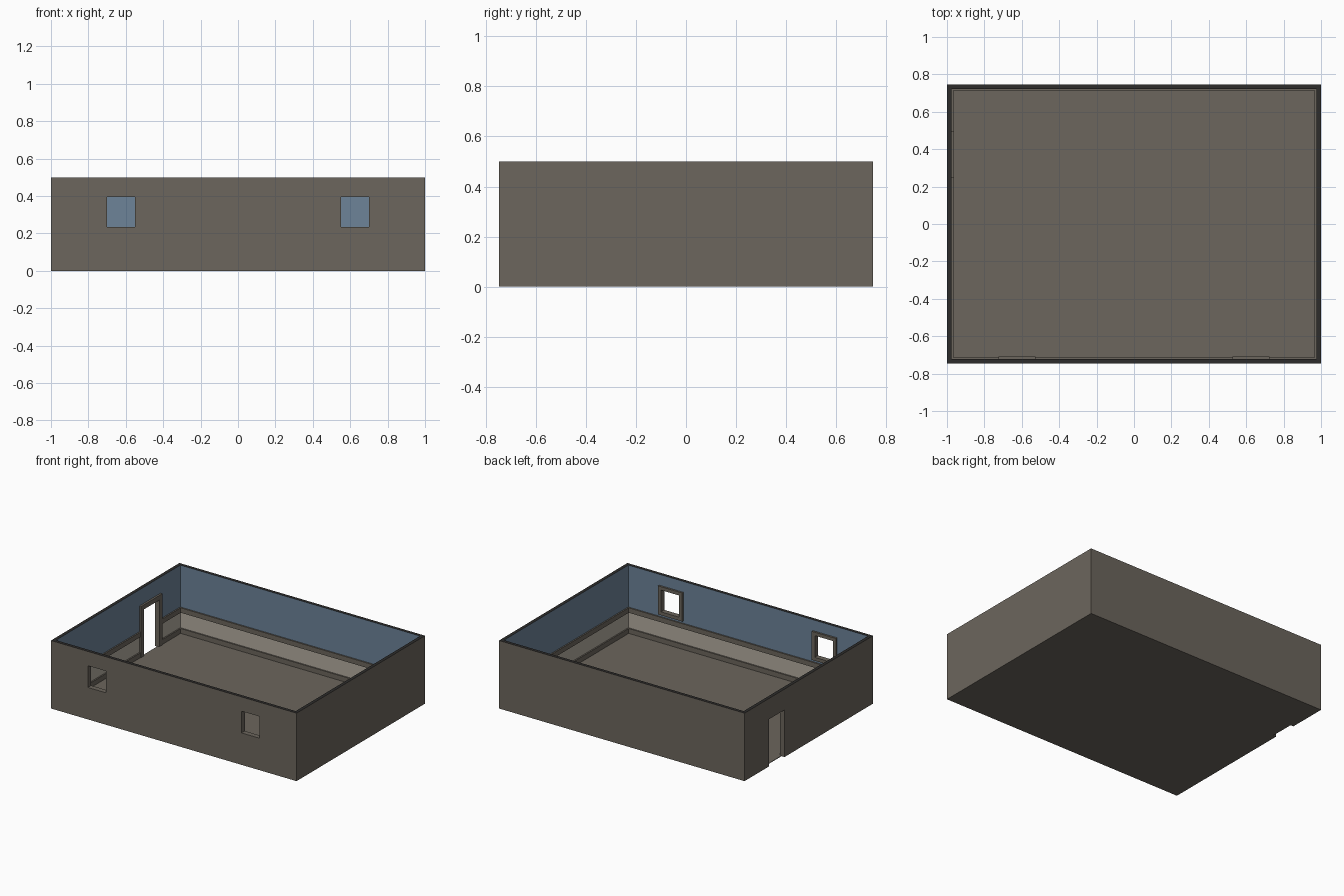
import bpy, bmesh
from mathutils import Vector

if "Cube" in bpy.data.objects:
    bpy.data.objects.remove(bpy.data.objects["Cube"])

X, Y, H = 1.0, 0.747, 0.5      # outer half sizes and wall height
T, P = 0.024, 0.010            # wall thickness, trim projection


def lin(c):
    c /= 255
    return c / 12.92 if c <= 0.04045 else ((c + 0.055) / 1.055) ** 2.4


def material(name, rgb):
    m = bpy.data.materials.new(name)
    m.diffuse_color = (*[lin(c) for c in rgb], 1)
    m.use_nodes = True
    m.node_tree.nodes["Principled BSDF"].inputs["Base Color"].default_value = m.diffuse_color
    return m


stone = material("warm_grey", (108, 102, 93))
blue = material("slate_blue", (109, 131, 153))
cream = material("pale_beige", (179, 172, 159))
dark = material("dark_grey", (45, 44, 43))


def finish(name, bm, mats):
    bmesh.ops.recalc_face_normals(bm, faces=bm.faces[:])
    me = bpy.data.meshes.new(name)
    bm.to_mesh(me)
    bm.free()
    for m in mats:
        me.materials.append(m)
    ob = bpy.data.objects.new(name, me)
    bpy.context.collection.objects.link(ob)
    return ob


def add_box(bm, lo, hi):
    lo, hi = Vector(lo), Vector(hi)
    vs = bmesh.ops.create_cube(bm, size=1)["verts"]
    for v in vs:
        v.co = (lo + hi) / 2 + v.co * (hi - lo)


def boxes(name, parts, mats):
    bm = bmesh.new()
    for lo, hi in parts:
        add_box(bm, lo, hi)
    return finish(name, bm, mats)


def ring(name, inset, depth, z0, z1, mats):
    """Rectangular band following the room outline."""
    bm = bmesh.new()
    corners = [(-1, -1), (1, -1), (1, 1), (-1, 1)]
    loops = [[bm.verts.new((sx * (X - d), sy * (Y - d), z)) for sx, sy in corners]
             for d, z in ((inset, z0), (inset, z1), (inset + depth, z1), (inset + depth, z0))]
    for a in range(4):
        p, q = loops[a], loops[(a + 1) % 4]
        for i in range(4):
            j = (i + 1) % 4
            bm.faces.new((p[i], p[j], q[j], q[i]))
    return finish(name, bm, mats)


def cut(ob, lo, hi):
    cutter = boxes("cutter", [(lo, hi)], [])
    cutter.hide_render = True
    mod = ob.modifiers.new("opening", "BOOLEAN")
    mod.operation, mod.solver, mod.object = "DIFFERENCE", "EXACT", cutter
    bpy.context.view_layer.objects.active = ob
    bpy.ops.object.modifier_apply(modifier=mod.name)
    bpy.data.objects.remove(cutter)


# Openings
WX, WHALF, WZ0, WZ1, WF = 0.626, 0.074, 0.235, 0.395, 0.025
DY0, DY1, DZ, DF = 0.282, 0.460, 0.347, 0.034

# Walls with two front windows and a doorway on the left
walls = ring("walls", 0, T, 0, H, [stone])
for s in (-1, 1):
    cut(walls, (s * WX - WHALF, -Y - 0.1, WZ0), (s * WX + WHALF, -Y + 0.1, WZ1))
cut(walls, (-X - 0.1, DY0, -0.1), (-X + 0.1, DY1, DZ))

# Paint: blue above the rail, beige below it, dark top edge
walls.data.materials.clear()
for m in (stone, blue, cream, dark):
    walls.data.materials.append(m)
bm = bmesh.new()
bm.from_mesh(walls.data)


def is_inner(f):
    c, n = f.calc_center_median(), f.normal
    return ((abs(n.x) > 0.9 and abs(abs(c.x) - X + T) < 1e-4 and n.x * c.x < 0) or
            (abs(n.y) > 0.9 and abs(abs(c.y) - Y + T) < 1e-4 and n.y * c.y < 0))


inner = [f for f in bm.faces if is_inner(f)]
geom = inner + list({e for f in inner for e in f.edges}) + list({v for f in inner for v in f.verts})
bmesh.ops.bisect_plane(bm, geom=geom, plane_co=(0, 0, 0.172), plane_no=(0, 0, 1))
bm.normal_update()
for f in bm.faces:
    f.material_index = 0
    if is_inner(f):
        zs = [v.co.z for v in f.verts]
        f.material_index = 1 if (min(zs) + max(zs)) / 2 > 0.172 else 2
    elif f.normal.z > 0.9 and f.calc_center_median().z > H - 1e-3:
        f.material_index = 3
bm.to_mesh(walls.data)
bm.free()

# Floor
boxes("floor", [((-X + T, -Y + T, 0), (X - T, Y - T, 0.004))], [stone])

# Chair rail and baseboard, interrupted at the door
for name, z0, z1 in (("chair_rail", 0.156, 0.192), ("baseboard", 0.002, 0.040)):
    trim = ring(name, T, P, z0, z1, [stone])
    cut(trim, (-X - 0.1, DY0 - DF, -0.1), (-X + 0.1, DY1 + DF, DZ + DF))

# Window frames on the inside face
yb, yf = -Y + T, -Y + T + 0.014
for side, s in (("left", -1), ("right", 1)):
    a, b = s * WX - WHALF, s * WX + WHALF
    boxes(side + "_window_frame", [
        ((a - WF, yb, WZ0 - WF), (a, yf, WZ1 + WF)),
        ((b, yb, WZ0 - WF), (b + WF, yf, WZ1 + WF)),
        ((a, yb, WZ1), (b, yf, WZ1 + WF)),
        ((a, yb, WZ0 - WF), (b, yf, WZ0))], [stone])

# Door frame
xb, xf = -X + T, -X + T + 0.014
boxes("door_frame", [
    ((xb, DY0 - DF, 0.002), (xf, DY0, DZ + DF)),
    ((xb, DY1, 0.002), (xf, DY1 + DF, DZ + DF)),
    ((xb, DY0, DZ), (xf, DY1, DZ + DF))], [stone])
